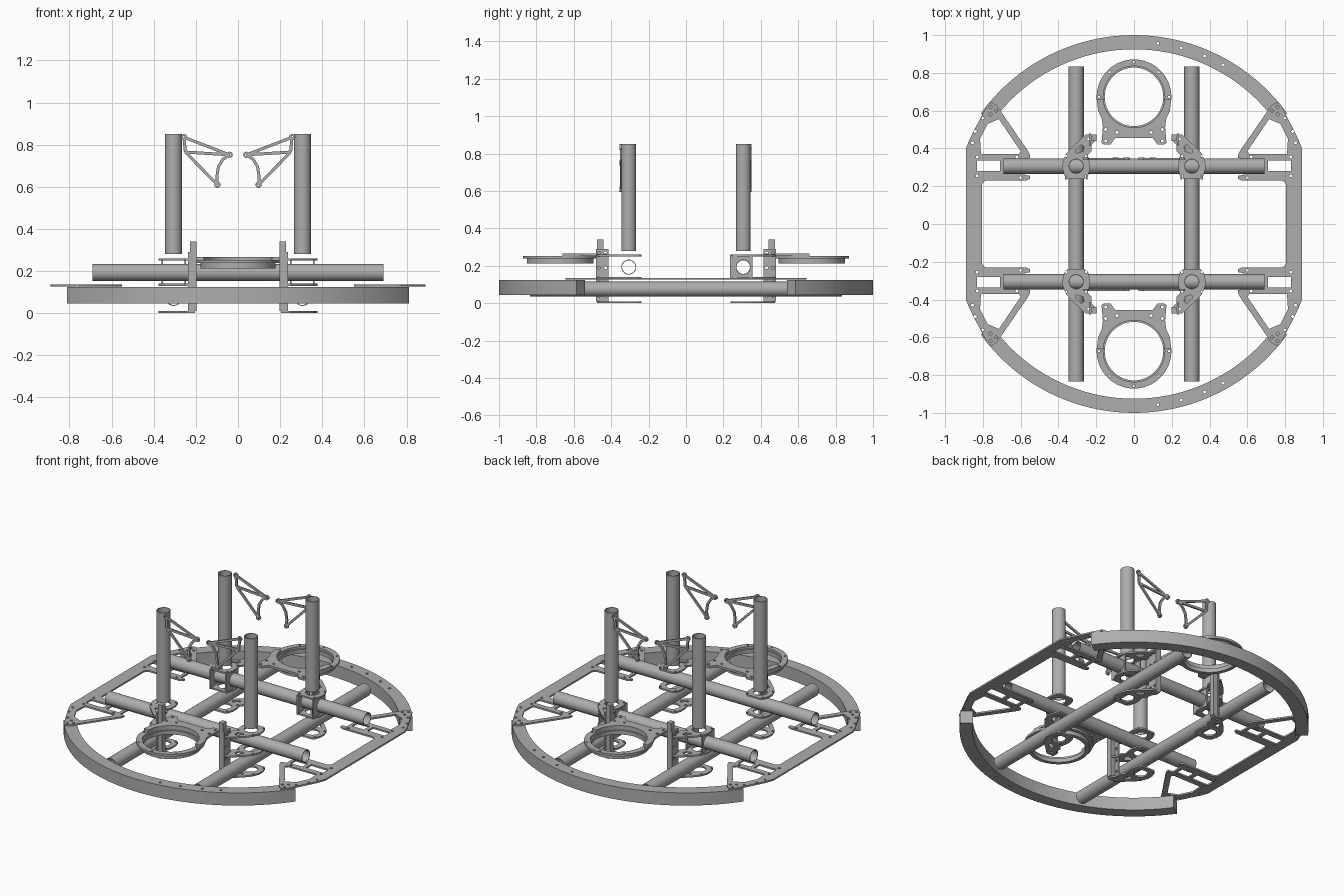
import bpy, bmesh
from math import sin, cos, radians, pi
from mathutils import Matrix, Vector

cube = bpy.data.objects.get("Cube")
if cube:
    bpy.data.objects.remove(cube, do_unlink=True)

grey = bpy.data.materials.new("plain grey")
grey.use_nodes = True
colour = (0.42, 0.42, 0.42, 1)
grey.diffuse_color = colour
grey.node_tree.nodes["Principled BSDF"].inputs["Base Color"].default_value = colour

# Which world axis a plate is extruded along
AXES = {
    "z": Matrix.Identity(4),
    "y": Matrix(((1, 0, 0, 0), (0, 0, 1, 0), (0, 1, 0, 0), (0, 0, 0, 1))),
    "x": Matrix(((0, 0, 1, 0), (1, 0, 0, 0), (0, 1, 0, 0), (0, 0, 0, 1))),
}


def circle(cx, cy, r, n=12):
    return [(cx + r * cos(2 * pi * i / n), cy + r * sin(2 * pi * i / n)) for i in range(n)]


def rect(x0, x1, y0, y1):
    return [(x0, y0), (x1, y0), (x1, y1), (x0, y1)]


def arc(r, a0, a1, n=40):
    angles = [radians(a0 + (a1 - a0) * i / n) for i in range(n + 1)]
    return [(r * cos(a), r * sin(a)) for a in angles]


def flip(loops, sx, sy):
    return [[(x * sx, y * sy) for x, y in loop] for loop in loops]


def ribbon(path, width):
    """Outline of a strip that follows a path."""
    pts = [Vector(p) for p in path]
    left, right = [], []
    for i, p in enumerate(pts):
        d = (pts[min(i + 1, len(pts) - 1)] - pts[max(i - 1, 0)]).normalized()
        side = Vector((-d.y, d.x)) * width / 2
        left.append(tuple(p + side))
        right.append(tuple(p - side))
    return left + right[::-1]


def plate(name, loops, low, high, axis="z"):
    """Extrude an outline with holes from low to high along an axis."""
    curve = bpy.data.curves.new(name, "CURVE")
    curve.dimensions = "2D"
    curve.fill_mode = "BOTH"
    curve.extrude = (high - low) / 2
    for loop in loops:
        spline = curve.splines.new("POLY")
        spline.points.add(len(loop) - 1)
        for point, (x, y) in zip(spline.points, loop):
            point.co = (x, y, 0, 1)
        spline.use_cyclic_u = True
    temp = bpy.data.objects.new("outline", curve)
    bpy.context.collection.objects.link(temp)
    bpy.context.view_layer.update()
    deps = bpy.context.evaluated_depsgraph_get()
    mesh = bpy.data.meshes.new_from_object(temp.evaluated_get(deps))
    bpy.data.objects.remove(temp, do_unlink=True)
    bpy.data.curves.remove(curve)

    bm = bmesh.new()
    bm.from_mesh(mesh)
    bm.transform(AXES[axis] @ Matrix.Translation((0, 0, (low + high) / 2)))
    bmesh.ops.remove_doubles(bm, verts=bm.verts, dist=0.0002)
    bmesh.ops.recalc_face_normals(bm, faces=bm.faces)
    bm.to_mesh(mesh)
    bm.free()
    mesh.materials.clear()
    mesh.materials.append(grey)
    obj = bpy.data.objects.new(name, mesh)
    bpy.context.collection.objects.link(obj)
    bpy.ops.object.select_all(action="DESELECT")
    obj.select_set(True)
    bpy.context.view_layer.objects.active = obj
    bpy.ops.object.shade_smooth_by_angle(angle=radians(30))
    return obj


def tube(name, cx, cy, low, high, axis):
    plate(name, [circle(cx, cy, 0.04, 40), circle(cx, cy, 0.036, 40)], low, high, axis)


C = 0.306          # distance of the tubes from the centre lines
SIGNS = (-1, 1)

# Curved bumper beams, front and back
for s in SIGNS:
    beam = [arc(1, 35.8, 144.2) + arc(0.925, 144.2, 35.8)]
    for a in (82.5, 75, 67.2, 60.8):
        beam.append(circle(0.965 * cos(radians(a)), 0.965 * sin(radians(a)), 0.008))
    plate("bumper_beam", flip(beam, 1, s), 0.045, 0.125)

# Flat side frames with slots, triangular windows and bolt holes
half = [(0.89, 0.4), (0.87, 0.45), (0.775, 0.635), (0.755, 0.645), (0.725, 0.625),
        (0.56, 0.385), (0.55, 0.365), (0.55, 0.35), (0.58, 0.345), (0.58, 0.26),
        (0.55, 0.255), (0.55, 0.24), (0.57, 0.23), (0.78, 0.23), (0.795, 0.225), (0.805, 0.21)]
window = [(0.81, 0.37), (0.815, 0.45), (0.775, 0.53), (0.715, 0.555), (0.60, 0.385), (0.61, 0.37)]
for s in SIGNS:
    frame = [half + [(x, -y) for x, y in reversed(half)]]
    for t in SIGNS:
        holes = [window, rect(0.71, 0.83, 0.28, 0.335), rect(0.60, 0.685, 0.28, 0.335)]
        holes += [circle(x, y, 0.008) for x, y in
                  ((0.855, 0.43), (0.84, 0.49), (0.80, 0.56), (0.76, 0.62), (0.76, 0.58), (0.73, 0.60),
                   (0.83, 0.355), (0.62, 0.355), (0.83, 0.255), (0.60, 0.245))]
        frame += flip(holes, 1, t)
    plate("side_frame", flip(frame, s, 1), 0.126, 0.136)

# Round tubes: lengthwise, crosswise and upright
for s in SIGNS:
    tube("lengthwise_tube", s * C, 0.075, -0.835, 0.835, "y")
    tube("crosswise_tube", s * C, 0.193, -0.69, 0.69, "x")
    for t in SIGNS:
        tube("upright_tube", s * C, t * C, 0.28, 0.85, "z")

# Clamp plates where the tubes cross, and the slotted posts beside them
clamp = [(0.245, 0.25), (0.265, 0.238), (0.35, 0.238), (0.365, 0.25), (0.378, 0.29), (0.378, 0.325),
         (0.36, 0.37), (0.335, 0.40), (0.255, 0.475), (0.205, 0.475), (0.205, 0.44), (0.225, 0.42),
         (0.225, 0.385), (0.245, 0.365), (0.235, 0.325), (0.235, 0.285)]
slot = [(0.27, 0.385), (0.305, 0.375), (0.31, 0.39), (0.28, 0.42), (0.265, 0.41)]
clamp_holes = [circle(C, C, 0.04, 24), slot, circle(0.24, 0.45, 0.008)]
clamp_holes += [circle(C + 0.052 * i, C + 0.052 * j, 0.007) for i in SIGNS for j in SIGNS]
for s in SIGNS:
    for t in SIGNS:
        shape = flip([clamp] + clamp_holes, s, t)
        for name, low, high in (("lower_clamp", 0, 0.01), ("middle_clamp", 0.13, 0.14),
                                ("upper_clamp", 0.25, 0.26)):
            plate(name, shape, low, high)
        # Upright post and its drilled side plate
        plate("post", flip([rect(0.198, 0.228, 0.44, 0.475)], s, t), 0.01, 0.34)
        side = [rect(0.415, 0.48, 0.01, 0.29)]
        side += [circle(y, z, 0.008) for y in (0.43, 0.465) for z in (0.04, 0.11, 0.19, 0.27)]
        x0, x1 = sorted((s * 0.228, s * 0.238))
        plate("post_plate", flip(side, t, 1), x0, x1, "x")
    # Cheek plates around the rear cross tube
    for x in (0.25, 0.36):
        plate("cheek_plate", [rect(0.235, 0.355, 0.13, 0.255), circle(C, 0.193, 0.04, 32)],
              s * x - 0.004, s * x + 0.004, "x")

# Round holders: flange, lower collar and mounting tab
Y = 0.673
tab_side = [(0.197, 0.66), (0.19, 0.60), (0.17, 0.555), (0.165, 0.51), (0.172, 0.43),
            (0.16, 0.42), (0.125, 0.42), (0.10, 0.455)]
tab = tab_side + [(-x, y) for x, y in reversed(tab_side)]
inner = [(x, y + Y) for x, y in arc(0.163, 184.6, 355.4, 32)]
for s in SIGNS:
    flange = [circle(0, Y, 0.198, 64), circle(0, Y, 0.163, 64)]
    flange += [circle(0.185 * cos(k * pi / 4), Y + 0.185 * sin(k * pi / 4), 0.006) for k in range(5)]
    plate("holder_flange", flip(flange, 1, s), 0.238, 0.252)
    plate("holder_collar", flip([circle(0, Y, 0.178, 64), circle(0, Y, 0.155, 64)], 1, s), 0.213, 0.238)
    ears = [tab + inner]
    ears += [circle(i * x, y, 0.008) for i in SIGNS for x, y in ((0.15, 0.44), (0.15, 0.50), (0.09, 0.485))]
    plate("holder_tab", flip(ears, 1, s), 0.252, 0.266)

# Thin open brackets beside the upright tubes
A, B, E, D = (0.256, 0.835), (0.04, 0.752), (0.098, 0.61), (0.25, 0.765)
bow = [(0.04, 0.752), (0.072, 0.73), (0.093, 0.695), (0.10, 0.65), (0.098, 0.61)]
for s in SIGNS:
    for y in (-0.349, 0.345):
        for path in ((A, B), (A, D), (D, B), (D, E), bow):
            plate("bracket_strut", flip([ribbon(path, 0.014)], s, 1), y - 0.005, y + 0.005, "y")
        for p in (A, B, E):
            plate("bracket_eye", flip([circle(*p, 0.015, 16), circle(*p, 0.007)], s, 1),
                  y - 0.006, y + 0.006, "y")
